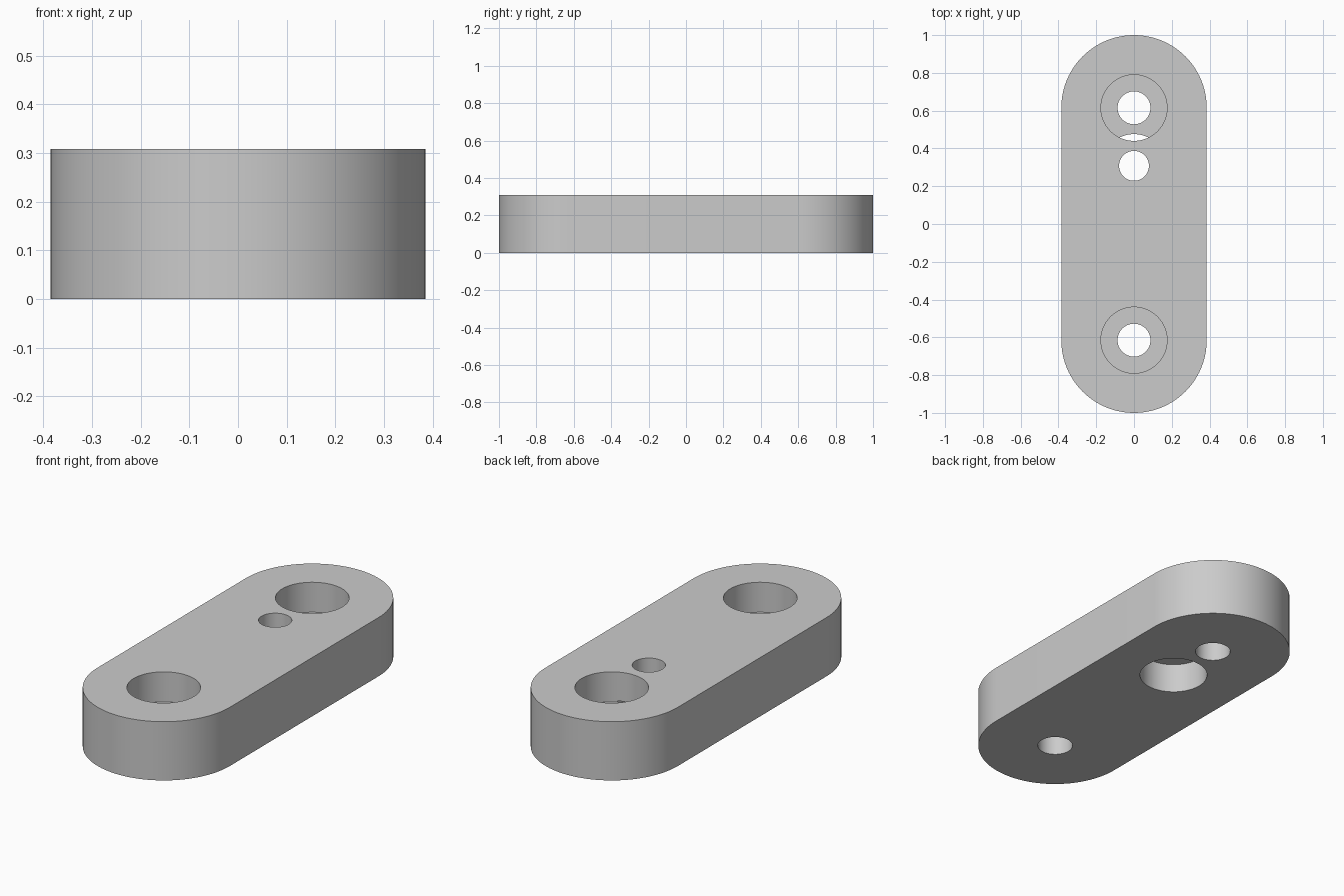
import bpy, bmesh
from math import pi, sin, cos, radians

cube = bpy.data.objects.get("Cube")
if cube:
    bpy.data.objects.remove(cube, do_unlink=True)

HALF_WIDTH, HEIGHT, END_Y, MID_Y = 0.385, 0.308, 0.615, 0.308
BORE_DEPTH = 0.157
STEPS = 48

grey = bpy.data.materials.new("light grey")
grey.use_nodes = True
colour = (0.6, 0.6, 0.6, 1)
grey.diffuse_color = colour
grey.node_tree.nodes["Principled BSDF"].inputs["Base Color"].default_value = colour


def prism(name, outline, z0, z1):
    """Extrude a flat outline from z0 up to z1."""
    bm = bmesh.new()
    face = bm.faces.new([bm.verts.new((x, y, z0)) for x, y in outline])
    side = bmesh.ops.extrude_face_region(bm, geom=[face])["geom"]
    top = [v for v in side if isinstance(v, bmesh.types.BMVert)]
    bmesh.ops.translate(bm, verts=top, vec=(0, 0, z1 - z0))
    bmesh.ops.recalc_face_normals(bm, faces=bm.faces)
    mesh = bpy.data.meshes.new(name)
    bm.to_mesh(mesh)
    bm.free()
    mesh.materials.append(grey)
    obj = bpy.data.objects.new(name, mesh)
    bpy.context.collection.objects.link(obj)
    return obj


def arc(y, radius, start, sweep, count):
    return [(radius * cos(start + sweep * i / count),
             y + radius * sin(start + sweep * i / count)) for i in range(count + 1)]


def drill(body, y, radius, z0, z1):
    """Cut a round hole on the centre line."""
    cutter = prism("hole_cutter", arc(y, radius, 0, 2 * pi, 2 * STEPS)[:-1], z0, z1)
    cutter.hide_render = True
    mod = body.modifiers.new("hole", 'BOOLEAN')
    mod.operation, mod.solver, mod.object = 'DIFFERENCE', 'EXACT', cutter
    bpy.context.view_layer.objects.active = body
    bpy.ops.object.modifier_apply(modifier=mod.name)
    bpy.data.objects.remove(cutter, do_unlink=True)


# Round-ended link plate
outline = arc(END_Y, HALF_WIDTH, 0, pi, STEPS) + arc(-END_Y, HALF_WIDTH, pi, pi, STEPS)
plate = prism("link_plate", outline, 0, HEIGHT)

# End holes, counterbored from above
for y in (END_Y, -END_Y):
    drill(plate, y, 0.175, HEIGHT - BORE_DEPTH, HEIGHT + 0.1)
    drill(plate, y, 0.087, -0.1, HEIGHT + 0.1)

# Middle hole, counterbored from below
drill(plate, MID_Y, 0.168, -0.1, BORE_DEPTH)
drill(plate, MID_Y, 0.079, -0.1, HEIGHT + 0.1)

# Smooth curved walls, crisp rims
bpy.ops.object.select_all(action='DESELECT')
plate.select_set(True)
bpy.context.view_layer.objects.active = plate
bpy.ops.object.shade_smooth_by_angle(angle=radians(30))
